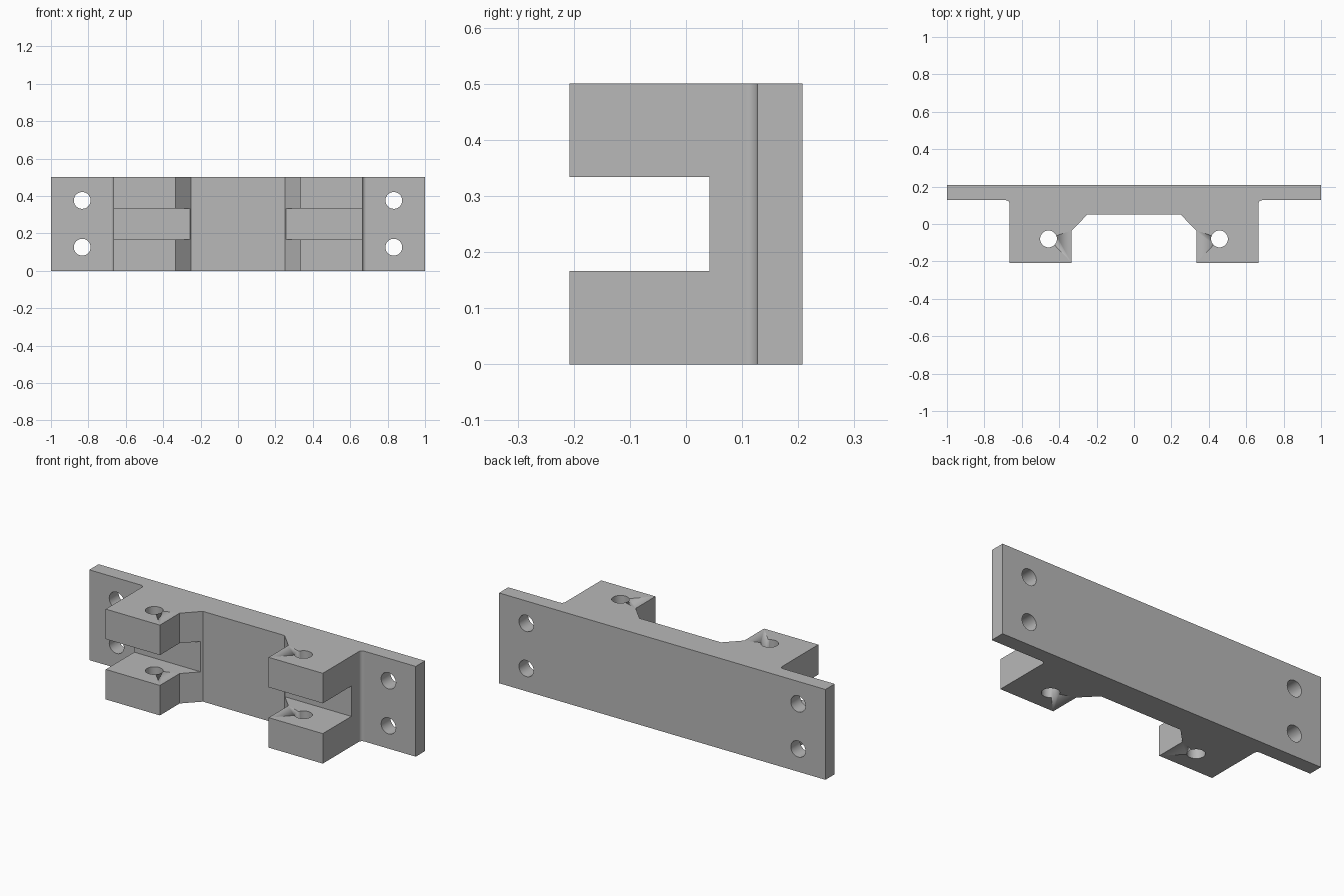
import bpy
import bmesh
import math

if "Cube" in bpy.data.objects:
    bpy.data.objects.remove(bpy.data.objects["Cube"], do_unlink=True)

HEIGHT = 0.5
BACK, PLATE_FRONT, LUG_FRONT = 0.208, 0.127, -0.208
LUG_IN, LUG_OUT = 0.333, 0.665
FILLET = 0.02
HOLE_R = 0.045

grey = bpy.data.materials.new("plain grey")
grey.use_nodes = True
grey.diffuse_color = (0.48, 0.48, 0.48, 1)
grey.node_tree.nodes["Principled BSDF"].inputs["Base Color"].default_value = grey.diffuse_color


def extrude_profile(name, points, height):
    """Solid made by raising a flat outline."""
    bm = bmesh.new()
    face = bm.faces.new([bm.verts.new((x, y, 0)) for x, y in points])
    raised = bmesh.ops.extrude_face_region(bm, geom=[face])["geom"]
    verts = [g for g in raised if isinstance(g, bmesh.types.BMVert)]
    bmesh.ops.translate(bm, vec=(0, 0, height), verts=verts)
    bmesh.ops.recalc_face_normals(bm, faces=bm.faces)
    mesh = bpy.data.meshes.new(name)
    bm.to_mesh(mesh)
    bm.free()
    obj = bpy.data.objects.new(name, mesh)
    bpy.context.collection.objects.link(obj)
    mesh.materials.append(grey)
    return obj


def cut(target, cutter):
    """Subtract the cutter and discard it."""
    cutter.hide_render = True
    cutter.data.materials.clear()
    cutter.data.materials.append(grey)
    mod = target.modifiers.new("cut", 'BOOLEAN')
    mod.operation = 'DIFFERENCE'
    mod.solver = 'EXACT'
    mod.object = cutter
    bpy.ops.object.select_all(action='DESELECT')
    target.select_set(True)
    bpy.context.view_layer.objects.active = target
    bpy.ops.object.modifier_apply(modifier=mod.name)
    bpy.data.objects.remove(cutter, do_unlink=True)


def drill(target, location, rotation=(0, 0, 0)):
    bpy.ops.mesh.primitive_cylinder_add(vertices=32, radius=HOLE_R, depth=1.2,
                                        location=location, rotation=rotation)
    cut(target, bpy.context.object)


# Outline of the right half, from the recess to the back corner
half = [(0.25, 0.05), (LUG_IN, -0.035), (LUG_IN, LUG_FRONT), (LUG_OUT, LUG_FRONT)]
for i in range(9):
    a = math.pi - i * math.pi / 16
    half.append((LUG_OUT + FILLET + FILLET * math.cos(a),
                 PLATE_FRONT - FILLET + FILLET * math.sin(a)))
half += [(1, PLATE_FRONT), (1, BACK)]
outline = half + [(-x, y) for x, y in reversed(half)]
bracket = extrude_profile("mounting_bracket", outline, HEIGHT)

# Slot splitting each lug into an upper and a lower ear
bpy.ops.mesh.primitive_cube_add(size=1, location=(0, -0.229, HEIGHT / 2))
slot = bpy.context.object
slot.scale = (1.6, 0.542, 0.168)
bpy.context.view_layer.update()
cut(bracket, slot)

# Pin holes through the ears and screw holes through the plate
for side in (-1, 1):
    drill(bracket, (side * 0.457, -0.08, HEIGHT / 2))
    for z in (0.126, 0.376):
        drill(bracket, (side * 0.833, 0.15, z), (math.pi / 2, 0, 0))

# Smooth only the narrow strips of the holes and fillets
for poly in bracket.data.polygons:
    poly.use_smooth = poly.area < 0.01
